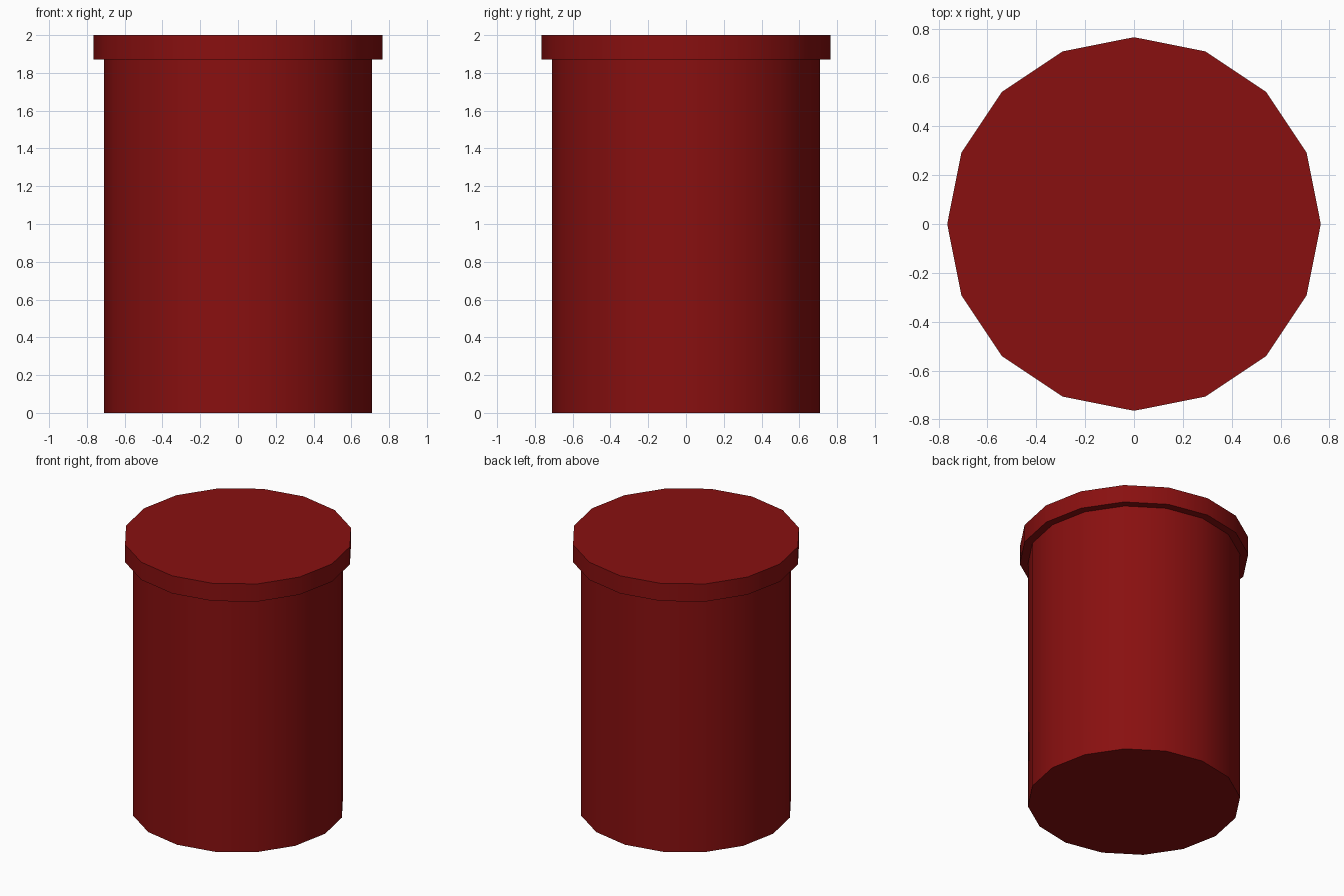
import bpy, bmesh, math

if "Cube" in bpy.data.objects:
    bpy.data.objects.remove(bpy.data.objects["Cube"])

SIDES = 16
# (radius, height) outline: body, overhanging rim
PROFILE = [(0.71, 0.0), (0.71, 1.87), (0.765, 1.87), (0.765, 2.0)]

# Turned body with rim, capped at both ends
bm = bmesh.new()
rings = []
for r, z in PROFILE:
    rings.append([bm.verts.new((r * math.cos(2 * math.pi * i / SIDES),
                                r * math.sin(2 * math.pi * i / SIDES), z))
                  for i in range(SIDES)])
for low, high in zip(rings, rings[1:]):
    for i in range(SIDES):
        j = (i + 1) % SIDES
        bm.faces.new((low[i], low[j], high[j], high[i]))
bm.faces.new(rings[0][::-1])
bm.faces.new(rings[-1])
mesh = bpy.data.meshes.new("canister")
bm.to_mesh(mesh)
bm.free()

canister = bpy.data.objects.new("canister", mesh)
bpy.context.collection.objects.link(canister)

# Dark red paint
red = bpy.data.materials.new("dark_red")
red.diffuse_color = (0.25, 0.005, 0.005, 1)
red.use_nodes = True
red.node_tree.nodes["Principled BSDF"].inputs["Base Color"].default_value = red.diffuse_color
mesh.materials.append(red)

# Smooth round sides, sharp rims
bpy.context.view_layer.objects.active = canister
canister.select_set(True)
bpy.ops.object.shade_smooth_by_angle(angle=math.radians(30))
